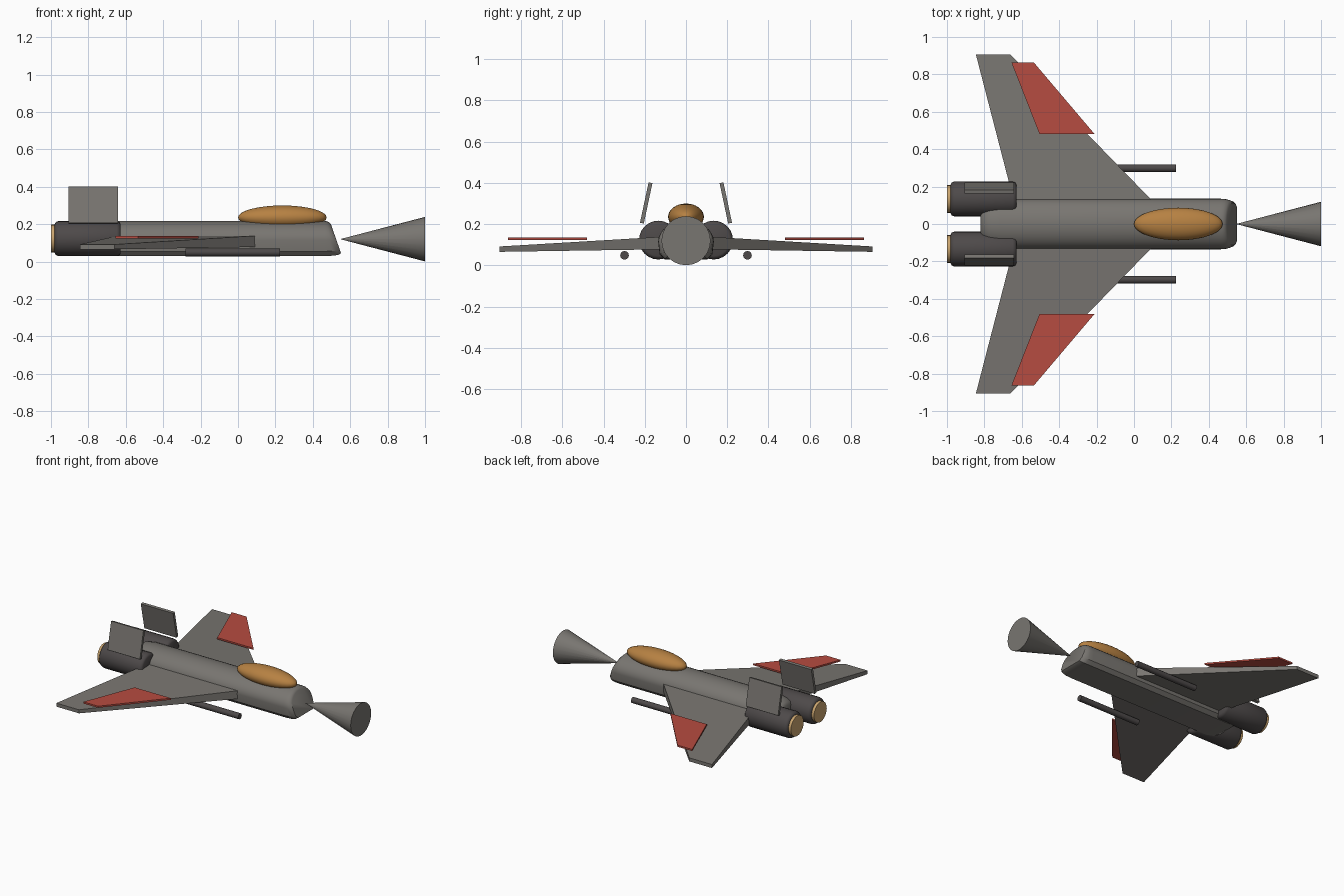
import bpy, bmesh, math
from mathutils import Matrix

if "Cube" in bpy.data.objects:
    bpy.data.objects.remove(bpy.data.objects["Cube"])


def material(name, rgb):
    m = bpy.data.materials.new(name)
    m.diffuse_color = (*rgb, 1)
    m.use_nodes = True
    m.node_tree.nodes["Principled BSDF"].inputs["Base Color"].default_value = m.diffuse_color
    return m


GREY = material("hull_grey", (0.19, 0.18, 0.165))
DARK = material("engine_dark", (0.075, 0.067, 0.067))
RED = material("panel_red", (0.47, 0.072, 0.052))
AMBER = material("canopy_amber", (0.47, 0.22, 0.055))
TAN = material("nozzle_tan", (0.60, 0.38, 0.16))


def finish(bm, name, mat, smooth=None):
    bmesh.ops.recalc_face_normals(bm, faces=bm.faces)
    me = bpy.data.meshes.new(name)
    bm.to_mesh(me)
    bm.free()
    me.materials.append(mat)
    ob = bpy.data.objects.new(name, me)
    bpy.context.collection.objects.link(ob)
    if smooth:
        bpy.ops.object.select_all(action='DESELECT')
        ob.select_set(True)
        bpy.context.view_layer.objects.active = ob
        bpy.ops.object.shade_smooth_by_angle(angle=math.radians(smooth))
    return ob


def loft(rings):
    """Skin a list of closed rings and cap both ends."""
    bm = bmesh.new()
    vs = [[bm.verts.new(p) for p in r] for r in rings]
    n = len(rings[0])
    for a, b in zip(vs, vs[1:]):
        for i in range(n):
            j = (i + 1) % n
            bm.faces.new((a[i], a[j], b[j], b[i]))
    bm.faces.new(vs[0])
    bm.faces.new(vs[-1])
    return bm


def lathe_x(name, mat, profile, y, z, sides, smooth=40):
    """Round part along x from (x, radius) pairs."""
    rings = [[(x, y + r * math.cos(2 * math.pi * i / sides),
               z + r * math.sin(2 * math.pi * i / sides))
              for i in range(sides)] for x, r in profile]
    return finish(loft(rings), name, mat, smooth)


def slab(name, mat, outline):
    """Plate from (x, y, z_low, z_high) corners."""
    low = [(x, y, a) for x, y, a, b in outline]
    high = [(x, y, b) for x, y, a, b in outline]
    return finish(loft([low, high]), name, mat)


# Fuselage: flat belly, rounded top, raked nose, rounded tail
section = [(-0.105, 0.03), (0.105, 0.03), (0.128, 0.055)]
section += [(0.135 * math.cos(t), 0.115 + 0.102 * math.sin(t))
            for t in [math.pi * i / 16 for i in range(17)]]
section += [(-0.128, 0.055)]
stations = [(-0.82, 0.55, 0), (-0.808, 0.75, 0), (-0.775, 0.91, 0), (-0.715, 1, 0),
            (0.465, 1, 0), (0.505, 0.985, 0.03), (0.536, 0.94, 0.05), (0.551, 0.84, 0.055)]
rings = []
for x, s, rake in stations:
    rings.append([(x - rake * (z - 0.03) / 0.187, y * s, 0.122 + (z - 0.122) * s)
                  for y, z in section])
finish(loft(rings), "fuselage", GREY, 35)

# Nose cone, point joined to the hull and flaring forward
lathe_x("nose_cone", GREY, [(0.55, 0.001), (1.0, 0.119)], 0, 0.12, 24)

# Canopy
bm = bmesh.new()
bmesh.ops.create_uvsphere(bm, u_segments=32, v_segments=16, radius=1,
                          matrix=Matrix.Translation((0.237, 0, 0.236))
                          @ Matrix.Diagonal((0.237, 0.087, 0.064, 1)))
finish(bm, "canopy", AMBER, 60)

for side, s in (("left", 1), ("right", -1)):
    # Swept, tapering wing
    slab("wing_" + side, GREY, [(0.09, s * 0.132, 0.078, 0.138), (-0.66, s * 0.905, 0.066, 0.092),
                                (-0.845, s * 0.905, 0.066, 0.092), (-0.645, s * 0.132, 0.078, 0.138)])
    # Red panel above the wing
    slab("wing_panel_" + side, RED, [(x, s * y, 0.124, 0.136) for x, y in
                                     ((-0.21, 0.48), (-0.505, 0.48), (-0.655, 0.863), (-0.535, 0.863))])
    # Engine and exhaust nozzle
    lathe_x("engine_" + side, DARK, [(-0.98, 0.077), (-0.974, 0.088), (-0.96, 0.094),
                                     (-0.648, 0.094), (-0.634, 0.088), (-0.628, 0.077)],
            s * 0.134, 0.123, 24)
    lathe_x("nozzle_" + side, TAN, [(-1.0, 0.074), (-0.97, 0.074)], s * 0.134, 0.123, 24)
    # Gun barrel under the wing
    lathe_x("gun_" + side, DARK, [(-0.28, 0.021), (0.225, 0.021)], s * 0.298, 0.049, 12)
    # Tail fin leaning inwards
    bm = bmesh.new()
    bmesh.ops.create_cube(bm, size=1, matrix=Matrix.Translation((-0.774, s * 0.193, 0.303))
                          @ Matrix.Rotation(s * math.radians(12), 4, 'X')
                          @ Matrix.Diagonal((0.263, 0.019, 0.2, 1)))
    finish(bm, "tail_fin_" + side, GREY)
